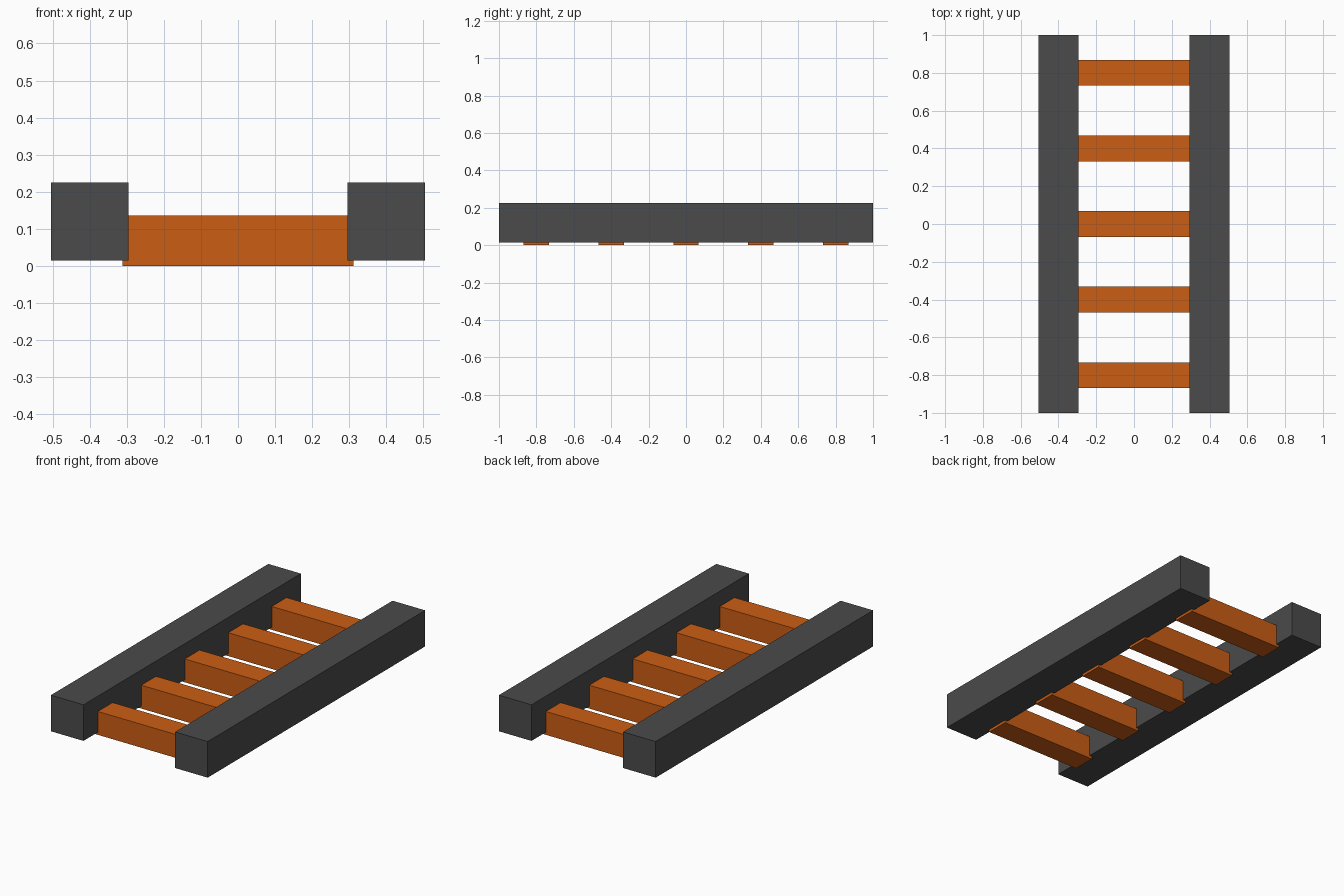
import bpy

if "Cube" in bpy.data.objects:
    bpy.data.objects.remove(bpy.data.objects["Cube"])


def material(name, color):
    m = bpy.data.materials.new(name)
    m.diffuse_color = color
    m.use_nodes = True
    m.node_tree.nodes["Principled BSDF"].inputs["Base Color"].default_value = m.diffuse_color
    return m


def box(name, center, size, mat):
    bpy.ops.mesh.primitive_cube_add(size=1, location=center)
    ob = bpy.context.object
    ob.name = name
    ob.scale = size
    bpy.ops.object.transform_apply(location=False, rotation=False, scale=True)
    ob.data.materials.append(mat)
    return ob


dark = material("dark_grey", (0.07, 0.07, 0.07, 1))
orange = material("orange", (0.6, 0.11, 0.007, 1))

# Two long side rails, raised slightly above the rung undersides
for side, label in ((-1, "left"), (1, "right")):
    box(f"{label}_rail", (side * 0.4, 0, 0.12), (0.21, 2.0, 0.21), dark)

# Five square rungs set a little way into the rails
for i in range(5):
    box(f"rung_{i + 1}", (0, (i - 2) * 0.4, 0.068), (0.624, 0.136, 0.136), orange)
